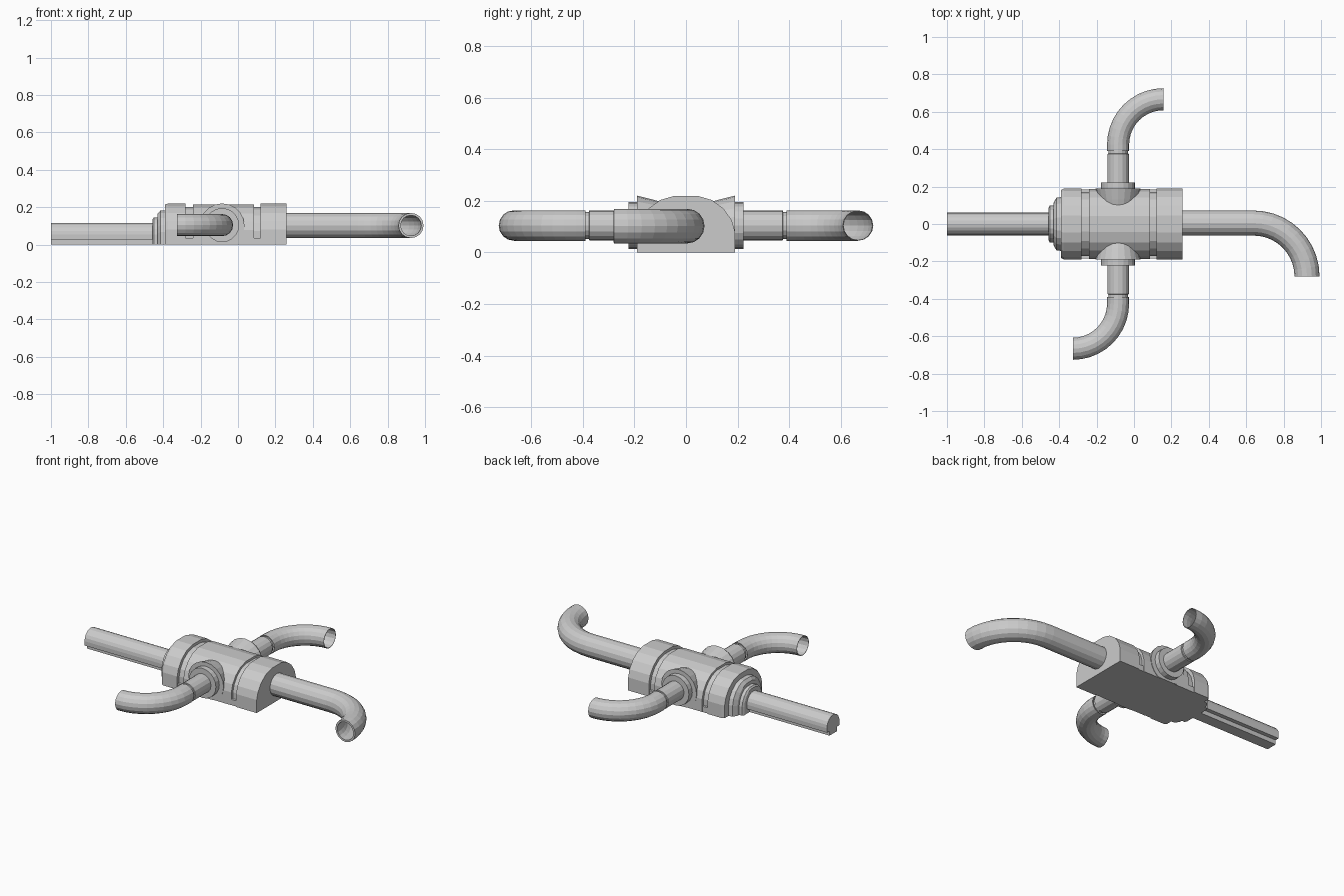
import bpy, bmesh, math
from mathutils import Vector

if "Cube" in bpy.data.objects:
    bpy.data.objects.remove(bpy.data.objects["Cube"])


def loft(name, rings, caps=True, wall=0.0):
    """Skin a list of equal-length closed rings."""
    bm = bmesh.new()
    rows = [[bm.verts.new(p) for p in ring] for ring in rings]
    n = len(rows[0])
    for a, b in zip(rows, rows[1:]):
        for i in range(n):
            j = (i + 1) % n
            bm.faces.new((a[i], a[j], b[j], b[i]))
    if caps:
        bm.faces.new(rows[0])
        bm.faces.new(rows[-1])
    bmesh.ops.recalc_face_normals(bm, faces=bm.faces)
    me = bpy.data.meshes.new(name)
    bm.to_mesh(me)
    bm.free()
    ob = bpy.data.objects.new(name, me)
    bpy.context.collection.objects.link(ob)
    if wall:
        m = ob.modifiers.new("wall", 'SOLIDIFY')
        m.thickness = wall
        m.offset = -1
    return ob


def ring(center, direction, r, sides=16, floor=0.0):
    """Circle across a horizontal direction, flattened at a floor height."""
    c, d = Vector(center), Vector(direction).normalized()
    side = Vector((-d.y, d.x, 0))
    pts = []
    for i in range(sides):
        a = math.tau * i / sides
        p = c + side * r * math.cos(a)
        p.z = max(floor, c.z + r * math.sin(a))
        pts.append(p)
    return pts


def extrude_x(name, profile, stations):
    """Stations are (x, width scale, height scale)."""
    return loft(name, [[(x, y * sy, z * sz) for y, z in profile]
                       for x, sy, sz in stations])


def elbow(center, direction, turn, length, bend, r, floor, sides=16, steps=10):
    """Rings of a straight pipe followed by a quarter bend; turn is +1 left, -1 right."""
    c, d = Vector(center), Vector(direction)
    rings = [ring(c, d, r, sides, floor)]
    c = c + d * length
    s = Vector((-d.y, d.x, 0)) * turn
    for i in range(steps + 1):
        a = math.pi / 2 * i / steps
        p = c + d * bend * math.sin(a) + s * bend * (1 - math.cos(a))
        rings.append(ring(p, d * math.cos(a) + s * math.sin(a), r, sides, floor))
    return rings


# Arched valve body: flat base, upright sides, faceted crown
half = [(0.19, 0), (0.19, 0.08), (0.177, 0.125), (0.145, 0.17),
        (0.1, 0.203), (0.045, 0.219)]
arch = half + [(-y, z) for y, z in reversed(half)]
extrude_x("left_body_ring", arch, [(-0.39, 0.96, 0.98), (-0.375, 1, 1), (-0.28, 1, 1)])
extrude_x("body_core", arch, [(-0.3, 0.9, 0.92), (0.14, 0.9, 0.92)])
extrude_x("middle_body", arch, [(-0.24, 0.98, 0.98), (0.085, 0.98, 0.98)])
extrude_x("right_body_block", arch, [(0.12, 1, 1), (0.26, 1, 1)])
base = [(0.185, 0), (0.185, 0.035), (-0.185, 0.035), (-0.185, 0)]
extrude_x("base_plate", base, [(-0.3, 1, 1), (0.13, 1, 1)])

# Stepped collars between the body and the left pipe
extrude_x("large_collar", arch, [(-0.43, 0.6, 0.75), (-0.415, 0.74, 0.83), (-0.385, 0.76, 0.84)])
extrude_x("small_collar", arch, [(-0.457, 0.46, 0.62), (-0.45, 0.52, 0.66), (-0.425, 0.52, 0.66)])

# Left pipe: round top on a narrow keel
pipe = [(0.035, 0), (0.035, 0.028), (0.06, 0.028)]
pipe += [(0.061 * math.cos(a), 0.055 + 0.061 * math.sin(a))
         for a in (math.pi * i / 10 for i in range(11))]
pipe += [(-0.06, 0.028), (-0.035, 0.028), (-0.035, 0)]
extrude_x("left_pipe", pipe, [(-1, 1, 1), (-0.44, 1, 1)])

# Right pipe, hollow, bending towards the front
loft("right_pipe", elbow((0.25, 0.005, 0.102), (1, 0, 0), -1, 0.39, 0.285, 0.067, 0.03),
     caps=False, wall=0.012)

# Matching front and back branches
X, Z = -0.085, 0.104
for label, s in (("front", -1), ("back", 1)):
    d = (0, s, 0)
    loft(label + "_flare", [ring((X, s * y, 0.1), d, r, 20) for y, r in
                            ((0.06, 0.085), (0.13, 0.105), (0.19, 0.12))])
    loft(label + "_flange", [ring((X, s * y, Z), d, 0.091, 20) for y in (0.18, 0.223)])
    loft(label + "_branch_pipe", [ring((X, s * y, Z), d, r, 16, 0.047) for y, r in
                                  ((0.21, 0.058), (0.375, 0.058), (0.376, 0.052), (0.391, 0.052))])
    loft(label + "_elbow", elbow((X, s * 0.39, Z), d, -1, 0.035, 0.242, 0.059, 0.045),
         caps=False, wall=0.003)
